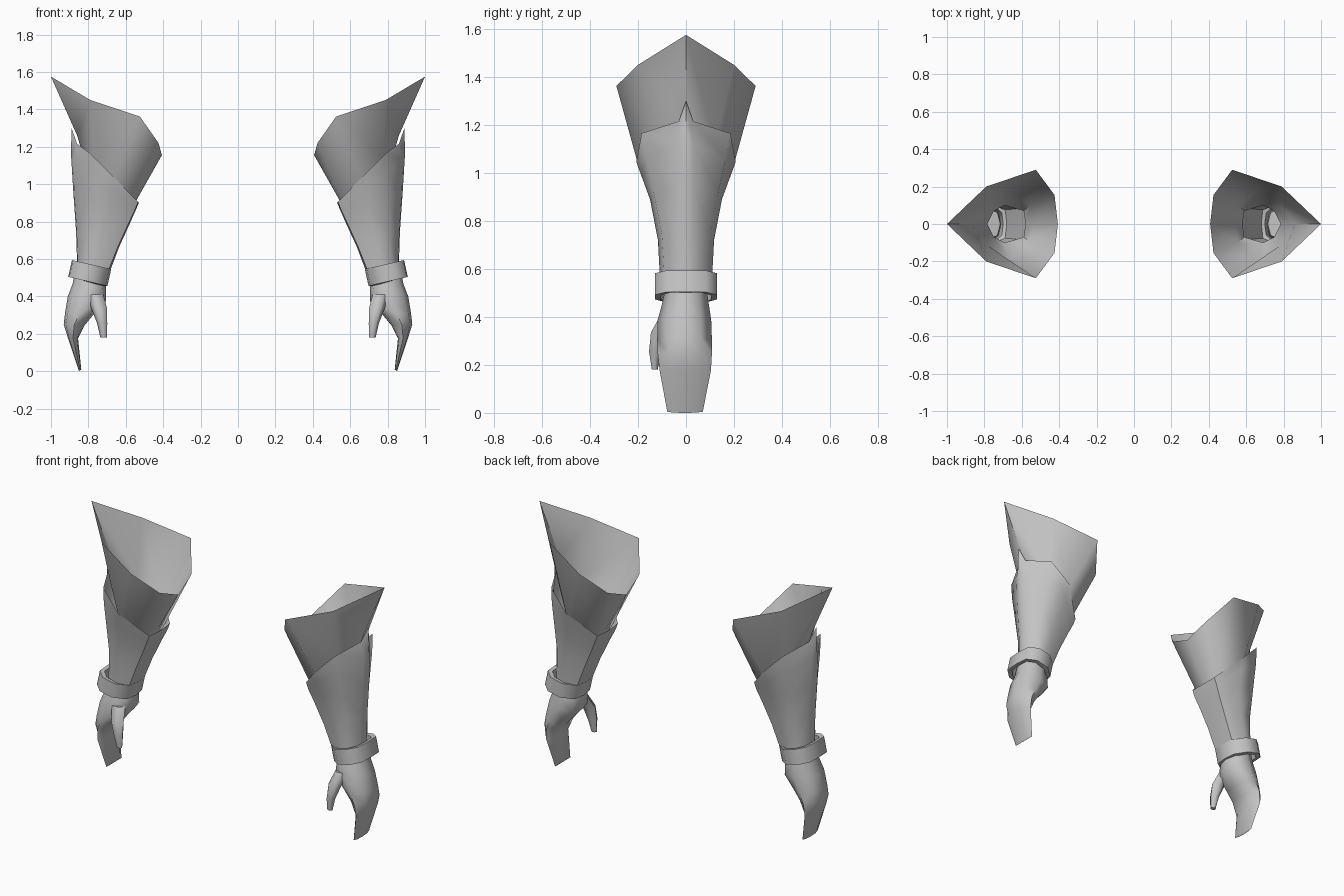
import bpy, bmesh, math
from mathutils import Vector

if "Cube" in bpy.data.objects:
    bpy.data.objects.remove(bpy.data.objects["Cube"])

grey = bpy.data.materials.new("plain_grey")
grey.diffuse_color = (0.55, 0.55, 0.55, 1)
grey.use_nodes = True
grey.node_tree.nodes["Principled BSDF"].inputs["Base Color"].default_value = grey.diffuse_color


def full_ring(half):
    """Mirror a half ring (first and last points on y = 0) into a closed ring."""
    return half + [(x, -y, z) for x, y, z in half[-2:0:-1]]


def loft(name, rings, caps=False, loop=False):
    """Skin closed rings into one part and mirror it to the other arm."""
    bm = bmesh.new()
    rows = [[bm.verts.new(p) for p in r] for r in rings]
    pairs = list(zip(rows, rows[1:]))
    if loop:
        pairs.append((rows[-1], rows[0]))
    for a, b in pairs:
        n = len(a)
        for i in range(n):
            j = (i + 1) % n
            bm.faces.new((a[i], a[j], b[j], b[i]))
    if caps:
        bm.faces.new(rows[0])
        bm.faces.new(rows[-1])
    bmesh.ops.recalc_face_normals(bm, faces=bm.faces)
    me = bpy.data.meshes.new(name)
    bm.to_mesh(me)
    bm.free()
    me.materials.append(grey)
    ob = bpy.data.objects.new(name, me)
    bpy.context.collection.objects.link(ob)
    bpy.ops.object.select_all(action='DESELECT')
    ob.select_set(True)
    bpy.context.view_layer.objects.active = ob
    bpy.ops.object.shade_smooth_by_angle(angle=math.radians(60))
    mod = ob.modifiers.new("other_arm", 'MIRROR')
    mod.use_mirror_merge = False
    return ob


# Flared inner cuff, open at both ends
loft("flared_cuff", [full_ring(h) for h in (
    [(1.0, 0, 1.575), (.79, .20, 1.45), (.525, .29, 1.362), (.425, .155, 1.22), (.407, 0, 1.155)],
    [(.86, 0, 1.26), (.775, .12, 1.13), (.675, .19, 1.0), (.555, .10, .92), (.545, 0, .91)],
    [(.785, 0, 1.0), (.75, .07, .95), (.69, .10, .88), (.59, .07, .83), (.58, 0, .83)],
)])

# Forearm sleeve with a slanted rim and a small spike on the outer side
loft("forearm_sleeve", [full_ring(h) for h in (
    [(.89, 0, 1.30), (.86, .03, 1.215), (.79, .185, 1.165), (.67, .207, 1.045), (.535, .10, .905), (.53, 0, .90)],
    [(.893, 0, 1.16), (.88, .03, 1.12), (.80, .165, 1.06), (.68, .183, .98), (.55, .10, .865), (.545, 0, .865)],
    [(.88, 0, .95), (.875, .03, .95), (.805, .135, .92), (.69, .15, .89), (.585, .09, .79), (.58, 0, .785)],
    [(.866, 0, .75), (.862, .03, .75), (.81, .10, .74), (.73, .117, .72), (.64, .08, .67), (.635, 0, .665)],
    [(.86, 0, .57), (.857, .03, .57), (.82, .09, .56), (.77, .108, .55), (.70, .075, .52), (.69, 0, .52)],
)])


# Thick tilted band around the wrist
def band_ring(grow, shift, z):
    plan = [(.105, 0), (.10, .085), (.05, .13), (-.03, .13), (-.095, .075), (-.105, 0)]
    return full_ring([(.783 + shift + x * grow, y * grow, z + .23 * x) for x, y in plan])


loft("wrist_band", [band_ring(.80, 0, .565), band_ring(1, 0, .57),
                    band_ring(1, .02, .48), band_ring(.80, .02, .478)], loop=True)


# Mitten hand: inner x, outer x, front y, back y, inner z, outer z
def hand_ring(xi, xo, y0, y1, zi, zo):
    c, h = (y0 + y1) / 2, (y1 - y0) / 2
    plan = [(1, 0), (.9, .62), (.5, 1), (.1, .72), (0, 0)]
    return [(xi + (xo - xi) * u, c + h * v, zi + (zo - zi) * u)
            for u, v, _ in full_ring([(u, v, 0) for u, v in plan])]


loft("hand", [hand_ring(*r) for r in (
    (.715, .87, -.085, .085, .51, .54),
    (.705, .885, -.10, .095, .44, .465),
    (.705, .91, -.118, .105, .375, .40),
    (.775, .925, -.12, .108, .30, .31),
    (.82, .932, -.118, .108, .245, .25),
    (.855, .91, -.11, .104, .175, .18),
    (.838, .85, -.078, .07, .01, .00),
)], caps=True)

# Thumb: centre, half width in x, half depth in y
thumb = [((.765, -.07, .41), .045, .04), ((.742, -.115, .335), .042, .036),
         ((.726, -.128, .255), .027, .03), ((.718, -.13, .18), .018, .014)]
loft("thumb", [[(c[0] + rx * math.cos(k * math.pi / 3), c[1] + ry * math.sin(k * math.pi / 3), c[2])
                for k in range(6)] for c, rx, ry in thumb], caps=True)
